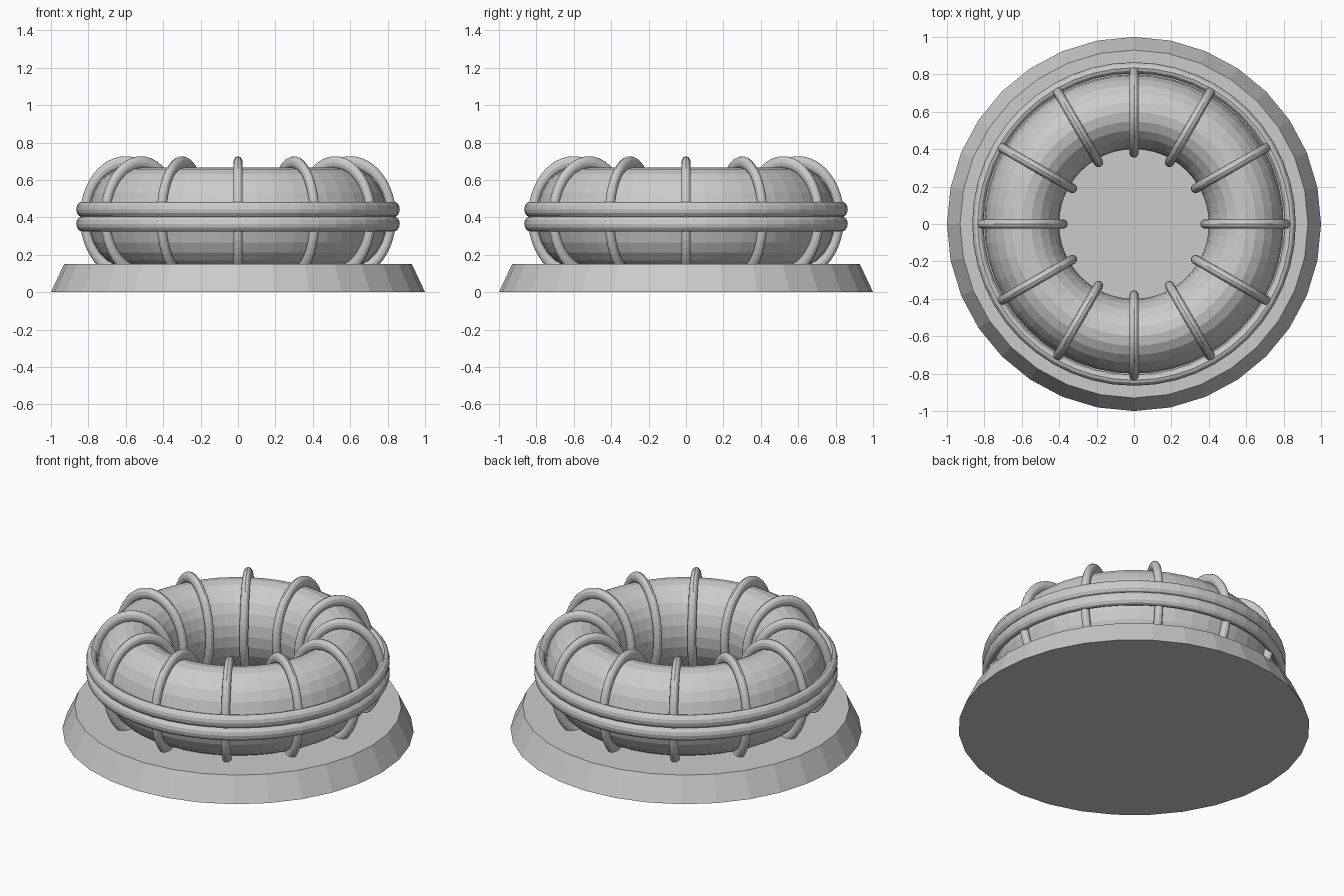
import bpy, math

if "Cube" in bpy.data.objects:
    bpy.data.objects.remove(bpy.data.objects["Cube"])

grey = bpy.data.materials.new("plain grey")
grey.diffuse_color = (0.6, 0.6, 0.6, 1)
grey.use_nodes = True
grey.node_tree.nodes["Principled BSDF"].inputs["Base Color"].default_value = grey.diffuse_color
STRETCH = 4 / 3  # everything round is stretched vertically
MID = 0.4        # height of the ring centre


def finish(name):
    ob = bpy.context.object
    ob.name = name
    ob.data.materials.append(grey)
    return ob


def torus(name, loc, major, minor, rot=(0, 0, 0), segs=48, sides=12):
    bpy.ops.mesh.primitive_torus_add(location=(0, 0, 0), rotation=rot, major_radius=major,
                                     minor_radius=minor, major_segments=segs, minor_segments=sides)
    bpy.ops.object.transform_apply(location=False, rotation=True, scale=False)
    ob = finish(name)
    ob.location = loc
    ob.scale.z = STRETCH
    return ob


# tapered base
bpy.ops.mesh.primitive_cone_add(vertices=32, radius1=1.0, radius2=0.93, depth=0.15,
                                location=(0, 0, 0.075))
finish("base")

# main ring body
torus("ring_body", (0, 0, MID), 0.6, 0.2, segs=48, sides=24)

# twelve coils wrapped around the body
for i in range(12):
    a = i * math.tau / 12
    torus(f"coil_{i + 1}", (0.6 * math.cos(a), 0.6 * math.sin(a), MID), 0.22, 0.025,
          rot=(math.pi / 2, 0, a))

# two hoops around the outside
for name, z in (("lower_hoop", 0.365), ("upper_hoop", 0.443)):
    torus(name, (0, 0, z), 0.835, 0.03)
